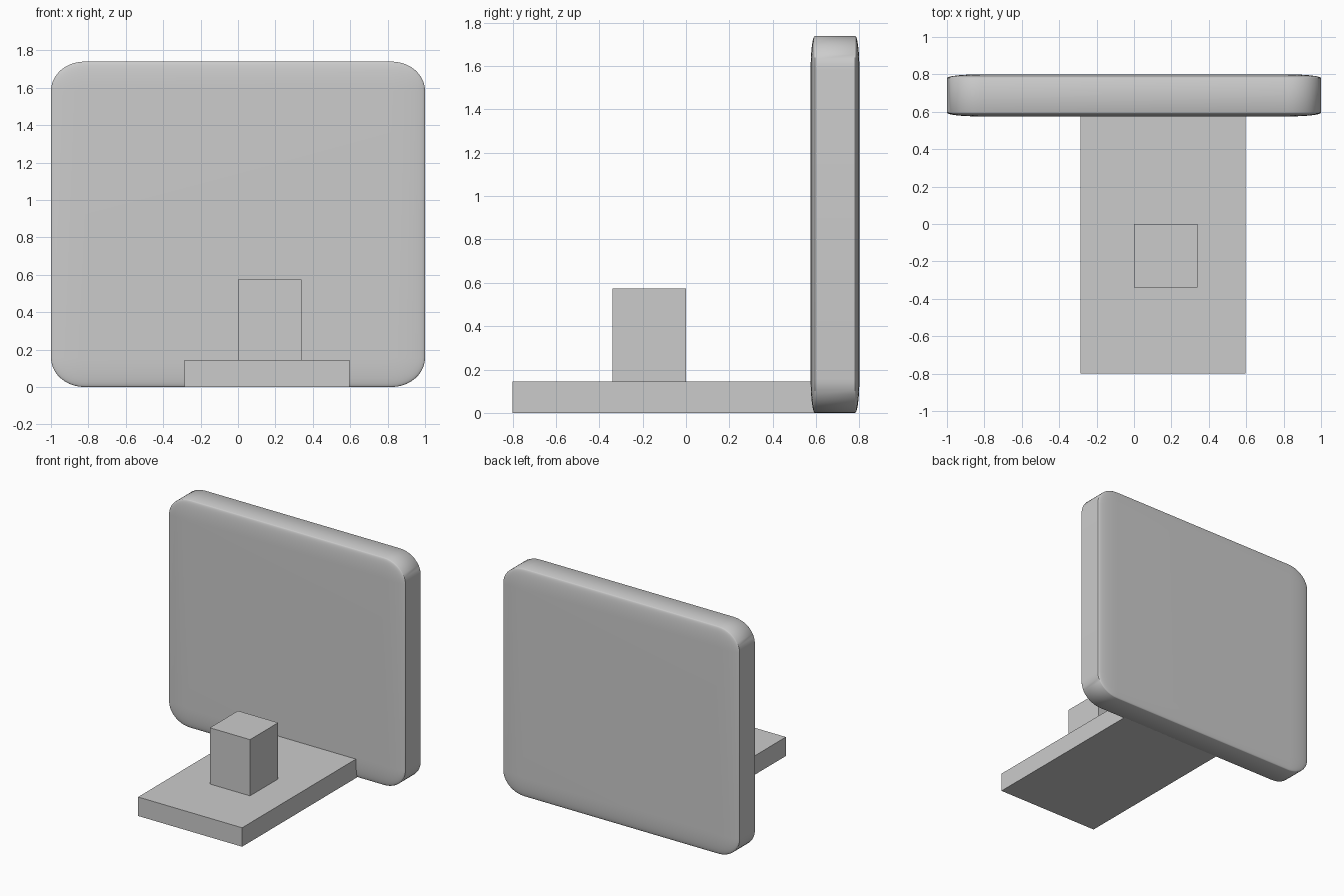
import bpy
import bmesh
from mathutils import Vector

default = bpy.data.objects.get("Cube")
if default:
    bpy.data.objects.remove(default, do_unlink=True)

# One plain grey for every part
GREY = (0.6, 0.6, 0.6, 1.0)
grey = bpy.data.materials.new("plain grey")
grey.use_nodes = True
grey.diffuse_color = GREY
grey.node_tree.nodes["Principled BSDF"].inputs["Base Color"].default_value = GREY


def block(name, low, high, rounding=0.0):
    """Box between two corners; rounding is a share of each half size."""
    low, high = Vector(low), Vector(high)
    bm = bmesh.new()
    bmesh.ops.create_cube(bm, size=2)
    if rounding:
        bmesh.ops.bevel(bm, geom=bm.edges[:], offset=rounding, segments=10,
                        profile=0.5, affect='EDGES')
    # Stretch after rounding, so the thin direction gets a shallow dome
    bmesh.ops.scale(bm, vec=(high - low) / 2, verts=bm.verts)
    bmesh.ops.translate(bm, vec=(high - low) / 2, verts=bm.verts)
    mesh = bpy.data.meshes.new(name)
    bm.to_mesh(mesh)
    bm.free()
    mesh.materials.append(grey)
    obj = bpy.data.objects.new(name, mesh)
    obj.location = low
    bpy.context.collection.objects.link(obj)
    return obj


# Flat base slab and the post standing on it
block("base_slab", (-0.285, -0.8, 0), (0.595, 0.6, 0.145))
block("post", (0, -0.34, 0.145), (0.34, 0, 0.575))

# Upright rounded back panel
panel = block("back_panel", (-1, 0.575, 0), (1, 0.8, 1.74), rounding=0.18)
bpy.ops.object.select_all(action='DESELECT')
panel.select_set(True)
bpy.context.view_layer.objects.active = panel
bpy.ops.object.shade_smooth_by_angle(angle=0.6)
